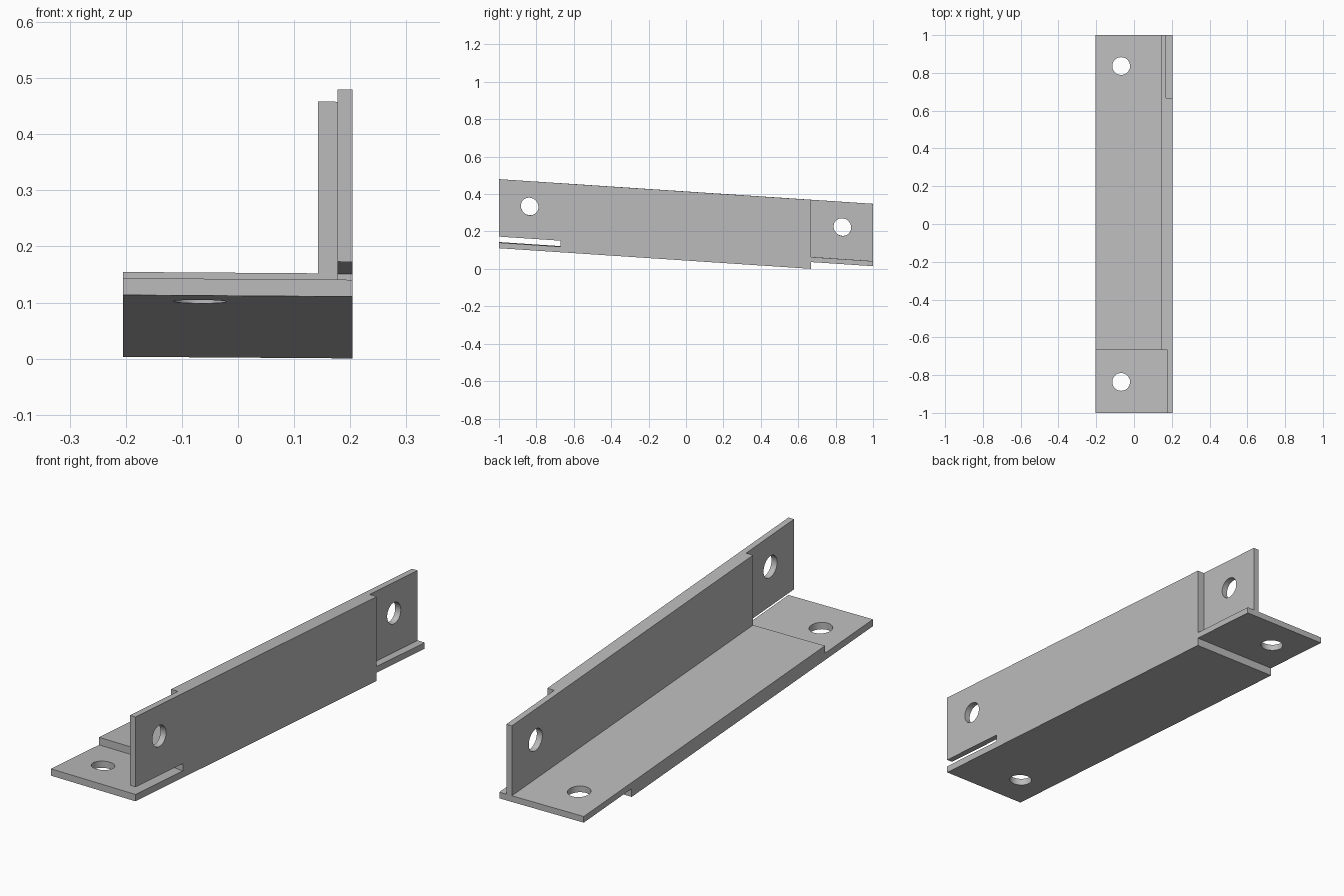
import bpy
import bmesh
from math import pi, radians
from mathutils import Matrix, Vector

if "Cube" in bpy.data.objects:
    bpy.data.objects.remove(bpy.data.objects["Cube"], do_unlink=True)

grey = bpy.data.materials.new("steel_grey")
grey.use_nodes = True
colour = (0.5, 0.5, 0.5, 1)
grey.diffuse_color = colour
grey.node_tree.nodes["Principled BSDF"].inputs["Base Color"].default_value = colour

# Key sizes, before the bar is tilted
LEFT, RIGHT = -0.205, 0.204       # flange edges in x
INNER = 0.143                     # inside face of the upright
BOTTOM, TOP = 0.112, 0.481
FLANGE_TOP = 0.175
LAP = 0.668                       # where the half-lap ends begin
HOLE_Y, HOLE_R = 0.836, 0.047
SLOPE_Y, SLOPE_X = 0.066, 0.007


def add_object(name, bm):
    bmesh.ops.recalc_face_normals(bm, faces=bm.faces)
    mesh = bpy.data.meshes.new(name)
    bm.to_mesh(mesh)
    bm.free()
    obj = bpy.data.objects.new(name, mesh)
    mesh.materials.append(grey)
    bpy.context.collection.objects.link(obj)
    return obj


def box(name, low, high):
    low, high = Vector(low), Vector(high)
    bm = bmesh.new()
    place = Matrix.Translation((low + high) / 2) @ Matrix.Diagonal((high - low).to_4d())
    place[3][3] = 1
    bmesh.ops.create_cube(bm, size=1, matrix=place)
    return add_object(name, bm)


def drill(name, centre, turn):
    bm = bmesh.new()
    place = Matrix.Translation(centre) @ Matrix.Rotation(turn, 4, "Y")
    bmesh.ops.create_cone(bm, cap_ends=True, segments=48, radius1=HOLE_R,
                          radius2=HOLE_R, depth=0.2, matrix=place)
    return add_object(name, bm)


# L-shaped bar extruded along y
profile = [(LEFT, BOTTOM), (RIGHT, BOTTOM), (RIGHT, TOP),
           (INNER, TOP), (INNER, FLANGE_TOP), (LEFT, FLANGE_TOP)]
bm = bmesh.new()
face = bm.faces.new([bm.verts.new((x, -1, z)) for x, z in profile])
ends = bmesh.ops.extrude_face_region(bm, geom=[face])["geom"]
bmesh.ops.translate(bm, vec=(0, 2, 0),
                    verts=[v for v in ends if isinstance(v, bmesh.types.BMVert)])
bar = add_object("angle_bar", bm)

# Half-lap recesses, slot and bolt holes
cutters = [
    box("front_lap_cutter", (-0.3, -1.1, 0.142), (0.177, -LAP, 0.6)),
    box("front_slot_cutter", (0.16, -1.1, 0.142), (0.3, -LAP - 0.004, 0.174)),
    box("back_under_cutter", (-0.3, LAP, 0), (0.3, 1.1, 0.148)),
    box("back_outer_cutter", (0.17, LAP, FLANGE_TOP), (0.3, 1.1, 0.6)),
]
for end in (-1, 1):
    cutters.append(drill("flange_drill", (-0.068, end * HOLE_Y, 0.15), 0))
    cutters.append(drill("upright_drill", (0.18, end * HOLE_Y, 0.346), pi / 2))

bpy.context.view_layer.objects.active = bar
for cutter in cutters:
    cutter.hide_render = True
    mod = bar.modifiers.new("cut", "BOOLEAN")
    mod.operation = "DIFFERENCE"
    mod.solver = "EXACT"
    mod.object = cutter
    bpy.ops.object.modifier_apply(modifier=mod.name)
    bpy.data.objects.remove(cutter, do_unlink=True)

# Slope the bar down toward the back
for v in bar.data.vertices:
    v.co.z -= SLOPE_Y * (v.co.y + 1) + SLOPE_X * v.co.x

bpy.ops.object.select_all(action="DESELECT")
bar.select_set(True)
bpy.ops.object.shade_smooth_by_angle(angle=radians(30))
